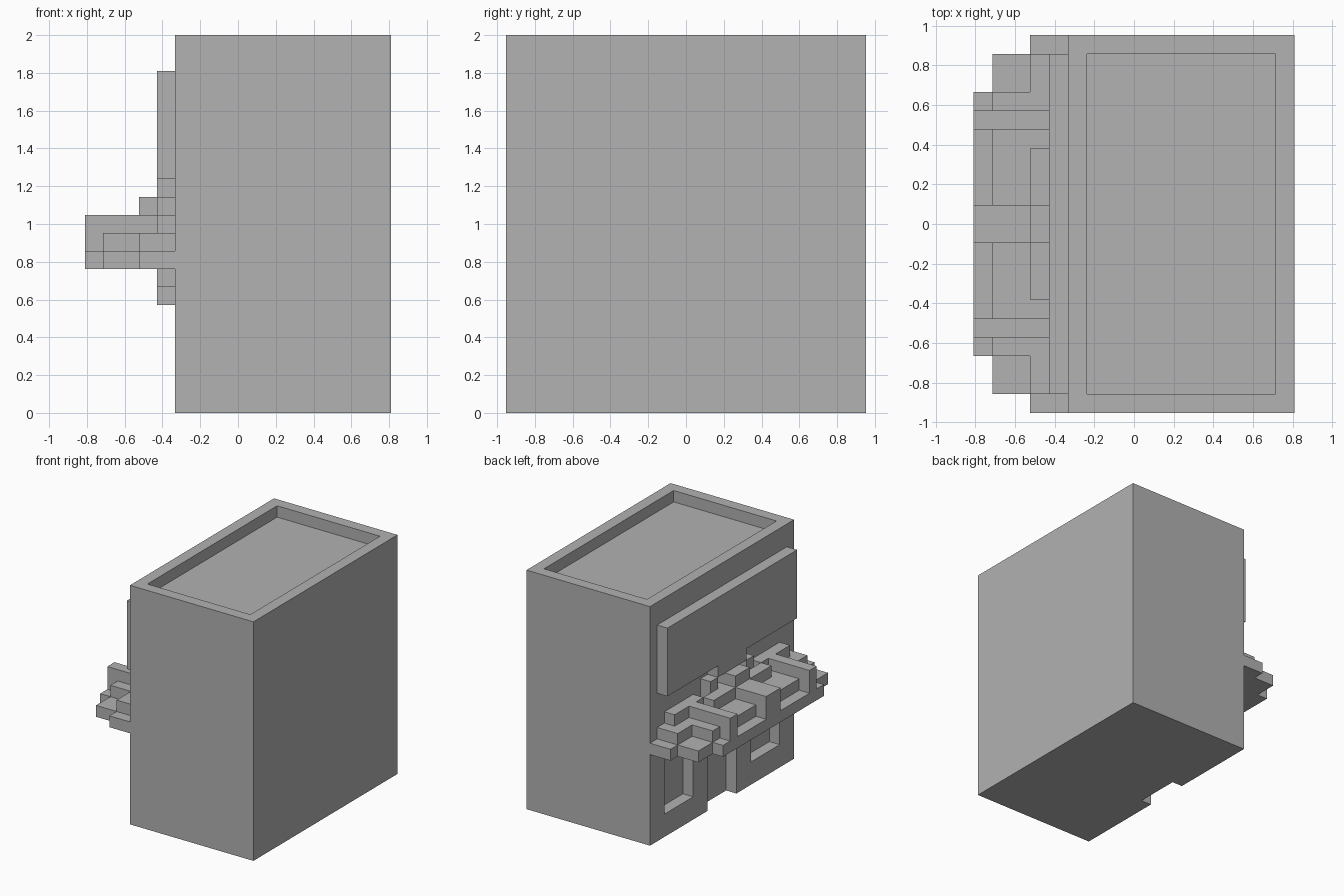
import bpy
from mathutils import Vector

cube = bpy.data.objects.get("Cube")
if cube:
    bpy.data.objects.remove(cube, do_unlink=True)

U = 2 / 21          # one building block
WALL = -3.5         # plane of the decorated side, in blocks
WIDTH = 20          # length of that side, in blocks

grey = bpy.data.materials.new("plain grey")
grey.use_nodes = True
GREY = (0.445, 0.445, 0.445, 1)
grey.diffuse_color = GREY
grey.node_tree.nodes["Principled BSDF"].inputs["Base Color"].default_value = GREY


def block(name, out, along, height):
    """Box given in blocks: distance out of the wall, along it, and height."""
    x0, x1 = WALL - out[1], WALL - out[0]
    y0, y1 = along[0] - WIDTH / 2, along[1] - WIDTH / 2
    z0, z1 = height
    bpy.ops.mesh.primitive_cube_add(size=1)
    ob = bpy.context.object
    ob.name = name
    size = Vector((x1 - x0, y1 - y0, z1 - z0)) * U
    mid = Vector((x0 + x1, y0 + y1, z0 + z1)) * U / 2
    for v in ob.data.vertices:
        v.co = Vector(a * b for a, b in zip(v.co, size)) + mid
    ob.data.materials.append(grey)
    return ob


def pair(name, out, along, height):
    """The same box at both ends of the wall."""
    far = (WIDTH - along[1], WIDTH - along[0])
    return [block("front_" + name, out, along, height),
            block("back_" + name, out, far, height)]


def carve(target, cutter):
    cutter.hide_render = True
    mod = target.modifiers.new("carve", 'BOOLEAN')
    mod.operation = 'DIFFERENCE'
    mod.solver = 'EXACT'
    mod.object = cutter
    bpy.context.view_layer.objects.active = target
    bpy.ops.object.modifier_apply(modifier=mod.name)
    bpy.data.objects.remove(cutter, do_unlink=True)


# Main body with sunken top, two window recesses and a doorway
body = block("body", (-12, 0), (0, WIDTH), (0, 21))
cutters = [block("top_cutter", (-11, -1), (1, 19), (20, 22)),
           block("door_cutter", (-1, 1), (8, 12), (-1, 6))]
cutters += pair("window_cutter", (-1, 1), (2, 6), (2, 7))
for c in cutters:
    carve(body, c)

# Upper panel with its small tab
block("upper_panel", (0, 1), (1, 19), (13, 19))
block("panel_tab", (0, 1), (8, 12), (12, 13))

# Stepped shelf
block("shelf_inner", (0, 2), (0, 20), (8, 9))
block("shelf_middle", (2, 4), (1, 19), (8, 9))
block("shelf_outer", (4, 5), (3, 17), (8, 9))
block("step_inner", (0, 2), (1, 19), (9, 10))
block("step_outer", (2, 4), (3, 17), (9, 10))

# Raised rails and bars on the shelf
pair("wall_rail", (0, 1), (2, 6), (10, 11))
pair("cross_bar", (1, 5), (4, 5), (9, 11))
block("middle_bar", (2, 5), (9, 11), (9, 11))
block("inner_rail", (1, 2), (6, 14), (10, 11))
block("rail_backing", (0, 1), (7, 13), (10, 11))
block("middle_cap", (0, 2), (9, 11), (11, 12))
pair("wall_stud", (0, 1), (7, 8), (11, 12))

# Ledges under the shelf
block("upper_ledge", (0, 1), (6, 14), (7, 8))
block("lower_ledge", (0, 1), (8, 12), (6, 7))
